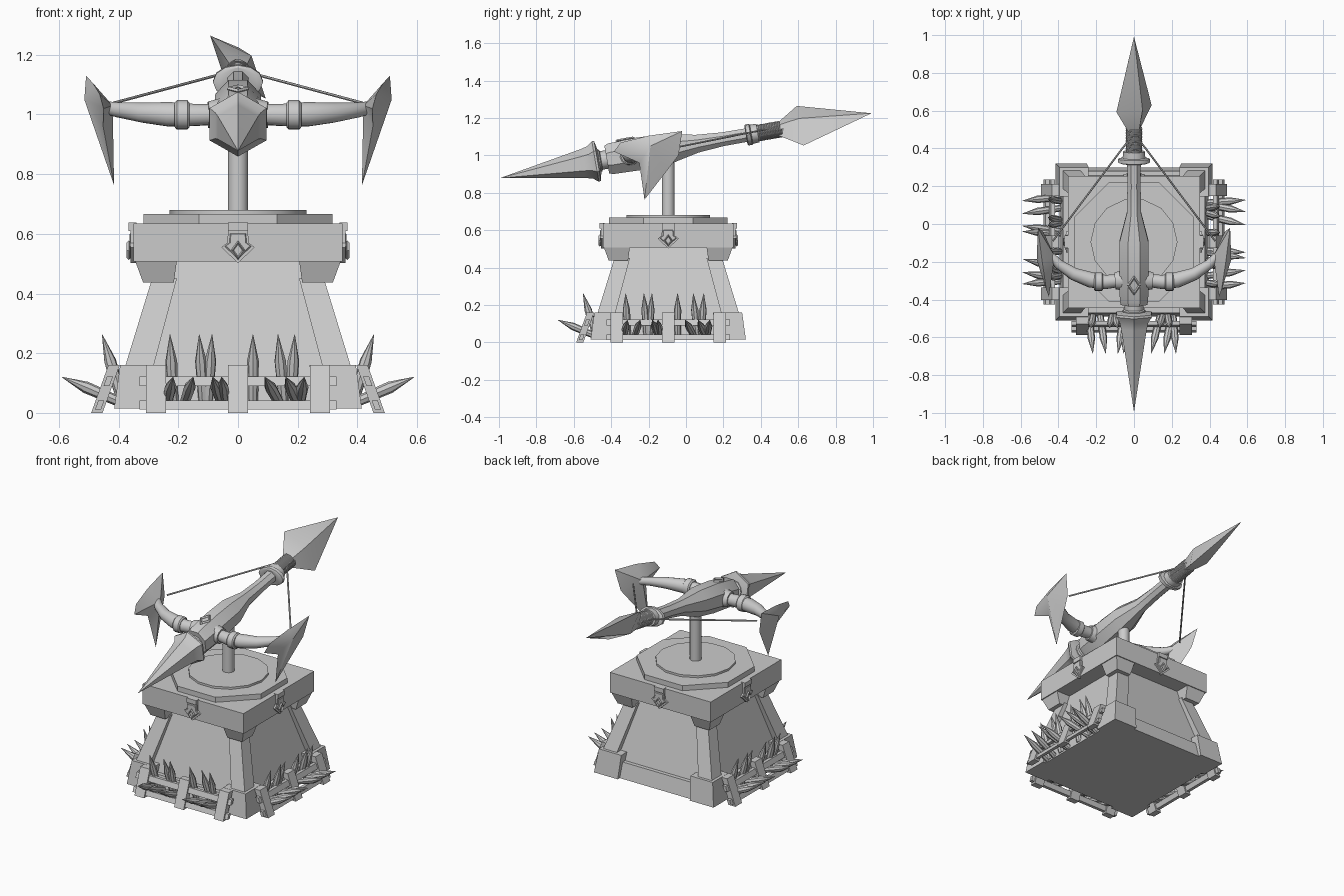
import bpy, bmesh
from math import radians, cos, sin, pi
from mathutils import Matrix, Vector

if "Cube" in bpy.data.objects:
    bpy.data.objects.remove(bpy.data.objects["Cube"])

CENTER = Matrix.Translation((0, -0.095, 0))                                    # pedestal axis
AIM = Matrix.Translation((0, 0, 1.052)) @ Matrix.Rotation(radians(9.9), 4, 'X')  # tilted weapon axis


def mesh(name, verts, faces, M=Matrix()):
    me = bpy.data.meshes.new(name)
    me.from_pydata([M @ Vector(v) for v in verts], [], faces)
    bm = bmesh.new()
    bm.from_mesh(me)
    bmesh.ops.recalc_face_normals(bm, faces=bm.faces)
    bm.to_mesh(me)
    bm.free()
    ob = bpy.data.objects.new(name, me)
    bpy.context.collection.objects.link(ob)
    return ob


def loft(name, rings, M=Matrix()):
    n = len(rings[0])
    faces = [(a * n + i, a * n + (i + 1) % n, (a + 1) * n + (i + 1) % n, (a + 1) * n + i)
             for a in range(len(rings) - 1) for i in range(n)]
    faces += [tuple(range(n)), tuple(range((len(rings) - 1) * n, len(rings) * n))]
    return mesh(name, [p for r in rings for p in r], faces, M)


def tube(name, pts, radii, n=8, M=Matrix(), phase=0, roll=0):
    """Rings along a path; a radius may be a (horizontal, vertical) pair."""
    pts = [Vector(p) for p in pts]
    rings = []
    for i, p in enumerate(pts):
        t = (pts[min(i + 1, len(pts) - 1)] - pts[max(i - 1, 0)]).normalized()
        u = t.cross(Vector((0, 0, 1)) if abs(t.z) < 0.97 else Vector((0, 1, 0))).normalized()
        v = u.cross(t)
        c, s = cos(radians(roll)), sin(radians(roll))
        u, v = u * c + v * s, v * c - u * s
        rx, rz = radii[i] if isinstance(radii[i], tuple) else (radii[i], radii[i])
        rings.append([p + u * rx * cos(a) + v * rz * sin(a)
                      for a in (2 * pi * k / n + radians(phase) for k in range(n))])
    return loft(name, rings, M)


def axial(name, stations, n, phase=0, roll=0):
    """Tube along the weapon axis from (distance, radius) stations."""
    return tube(name, [(0, s, 0) for s, r in stations], [r for s, r in stations], n, AIM, phase, roll)


def square(x0, x1, y0, y1, z):
    return [(x0, y0, z), (x1, y0, z), (x1, y1, z), (x0, y1, z)]


def tiers(name, levels):
    return loft(name, [square(-h, h, -h, h, z) for h, z in levels], CENTER)


def diamond(name, w, h, M):
    bpy.ops.mesh.primitive_torus_add(major_segments=4, minor_segments=4, major_radius=1, minor_radius=0.25)
    ob = bpy.context.object
    ob.name = name
    ob.matrix_world = M @ Matrix.Diagonal((w, h, 0.03, 1))


# pedestal: walls, skirting, top slab, discs and post
tiers("wall", [(0.375, 0.015), (0.245, 0.52)])
tiers("skirting", [(0.395, 0.015), (0.375, 0.11)])
tiers("top_slab", [(0.35, 0.508), (0.35, 0.635)])
tube("octagon_plate", [(0, -0.095, 0.625), (0, -0.095, 0.667)], [0.343] * 2, 8, phase=22.5)
tube("turntable", [(0, -0.095, 0.66), (0, -0.095, 0.68)], [0.23] * 2, 14)
tube("post", [(0, -0.095, 0.67), (0, -0.095, 1.03)], [0.034] * 2, 14)

# corner feet, pillars and capitals
for sx in (-1, 1):
    for sy in (-1, 1):
        for name, levels in (("foot", [(0.25, 0.415, 0.015), (0.24, 0.395, 0.16)]),
                             ("pillar", [(0.285, 0.38, 0.15), (0.205, 0.288, 0.45)]),
                             ("capital", [(0.215, 0.318, 0.437), (0.205, 0.345, 0.51)])):
            loft("corner_" + name, [square(sx * a, sx * b, sy * a, sy * b, z) for a, b, z in levels], CENTER)

# shield clasps on the four slab sides
SHIELD = [(-0.033, 0.04), (0.033, 0.04), (0.036, 0.0), (0.056, -0.015), (0, -0.068),
          (-0.056, -0.015), (-0.036, 0.0)]
for k in range(4):
    S = CENTER @ Matrix.Rotation(k * pi / 2, 4, 'Z') @ Matrix.Translation((0, 0, 0.57))
    loft("clasp_plate", [[(x, y, z) for x, z in SHIELD] for y in (-0.34, -0.36)], S)
    loft("clasp_face", [[(x * f, y, z * f) for x, z in SHIELD] for y, f in ((-0.36, 0.8), (-0.364, 0.72))], S)
    loft("clasp_hook", [square(-0.033, 0.033, -0.367, -0.34, z) for z in (0.04, 0.068)], S)
    diamond("clasp_diamond", 0.019, 0.026,
            S @ Matrix.Translation((0, -0.366, -0.025)) @ Matrix.Rotation(pi / 2, 4, 'X'))

# leaning fences with two rows of stakes on front, right and left
TALL = [(-0.228, 0.012), (-0.13, 0.015), (-0.087, -0.015), (0.05, 0.0), (0.134, 0.02), (0.19, -0.012)]
LOW = [(-0.218, -0.02), (-0.15, -0.03), (-0.085, 0.03), (-0.055, 0.01), (0.09, 0.05), (0.16, 0.04), (0.222, -0.015)]
for k in (0, 1, -1):
    F = CENTER @ Matrix.Rotation(k * pi / 2, 4, 'Z')

    def slab(name, x0, x1, z0, z1, t):
        loft(name, [square(x0, x1, -0.473 + 0.36 * z - t, -0.473 + 0.36 * z + t, z) for z in (z0, z1)], F)

    for x in (-0.275, 0, 0.275):
        slab("fence_post", x - 0.033, x + 0.033, 0, 0.16, 0.019)
    slab("fence_top_rail", -0.33, 0.33, 0.09, 0.122, 0.01)
    slab("fence_bottom_rail", -0.33, 0.33, 0.012, 0.042, 0.01)
    for row, lean, root, tip in (("tall_stake", TALL, (-0.385, 0.03), (-0.455, 0.262)),
                                 ("low_stake", LOW, (-0.38, 0.03), (-0.59, 0.12))):
        for x, d in lean:
            a, b = Vector((x + d, *root)), Vector((x, *tip))
            tube(row, [a, a.lerp(b, 0.62), b], [0.017, 0.02, 0.001], 8, F)

# weapon body, front spear head, neck and rear collar
K = 1 / cos(pi / 8)
axial("body", [(s, (w * K, h * K)) for s, w, h in
               ((-0.43, 0.07, 0.075), (-0.41, 0.075, 0.083), (-0.25, 0.078, 0.088), (-0.09, 0.076, 0.08),
                (0.06, 0.038, 0.048), (0.2, 0.035, 0.037), (0.35, 0.036, 0.036))], 8, 22.5)
axial("neck", [(-0.49, 0.06), (-0.465, 0.06), (-0.46, 0.05), (-0.42, 0.05)], 12)
axial("spear_head", [(-1.004, 0.001), (-0.56, 0.078), (-0.52, 0.088), (-0.492, 0.11), (-0.48, 0.108),
                     (-0.47, 0.06)], 6, 90)
axial("collar_ring", [(0.325, (0.07, 0.05)), (0.33, (0.084, 0.057)), (0.35, (0.084, 0.057)),
                      (0.355, (0.06, 0.052)), (0.39, (0.058, 0.05))], 12)
diamond("top_diamond", 0.03, 0.043, AIM @ Matrix.Translation((0, -0.315, 0.089)))

# rear blade and its cord binding
axial("grip", [(0.37, 0.036), (0.53, 0.036)], 10)
axial("rear_blade", [(0.5, (0.045, 0.035)), (0.62, (0.142, 0.06)), (1.004, (0.001, 0.001))], 4, roll=131)
turns, steps = 15, 14
coil = [(0.039 * cos(2 * pi * i / steps), 0.385 + 0.13 * i / (turns * steps), 0.041 * sin(2 * pi * i / steps))
        for i in range(turns * steps + 1)]
tube("cord_binding", coil, [0.0055] * len(coil), 6, AIM)

# bow limbs, cuffs, hooked blades and string, mirrored
HOOK = [(-0.02, 1.13), (-0.2, 1.105), (-0.35, 1.068), (-0.385, 1.02), (-0.25, 0.96),
        (-0.222, 0.763), (-0.1, 0.92), (-0.04, 1.0)]
for sx in (-1, 1):
    path = [(0.05, -0.3), (0.15, -0.312), (0.23, -0.3), (0.32, -0.268), (0.4, -0.215), (0.46, -0.15)]
    tube("bow_limb", [(sx * x, y, 0) for x, y in path], [0.034, 0.038, 0.042, 0.034, 0.026, 0.02], 12, AIM)
    tube("limb_socket", [(sx * 0.06, -0.303, 0), (sx * 0.1, -0.306, 0)], [0.055, 0.045], 12, AIM)
    tube("limb_cuff", [(sx * x, -0.31, 0) for x in (0.163, 0.17, 0.205, 0.212)],
         [0.042, 0.05, 0.05, 0.042], 12, AIM)
    rim = [(sx * (0.465 + 0.2 * (z - 1) + 0.1 * (y + 0.2)), y, z) for y, z in HOOK]
    n = len(rim)
    hubs = [(sx * 0.515, -0.19, 1.05), (sx * 0.42, -0.17, 1.03)]
    mesh("hook_blade", rim + hubs, [(i, (i + 1) % n, h) for h in (n, n + 1) for i in range(n)])
    tube("bow_string", [(sx * 0.43, -0.09, 1.035), (sx * 0.02, 0.455, 1.145)], [0.005] * 2, 6)

# smooth rounded parts while keeping edges crisp
for ob in bpy.data.objects:
    ob.select_set(True)
    bpy.context.view_layer.objects.active = ob
bpy.ops.object.shade_smooth_by_angle(angle=radians(35))
